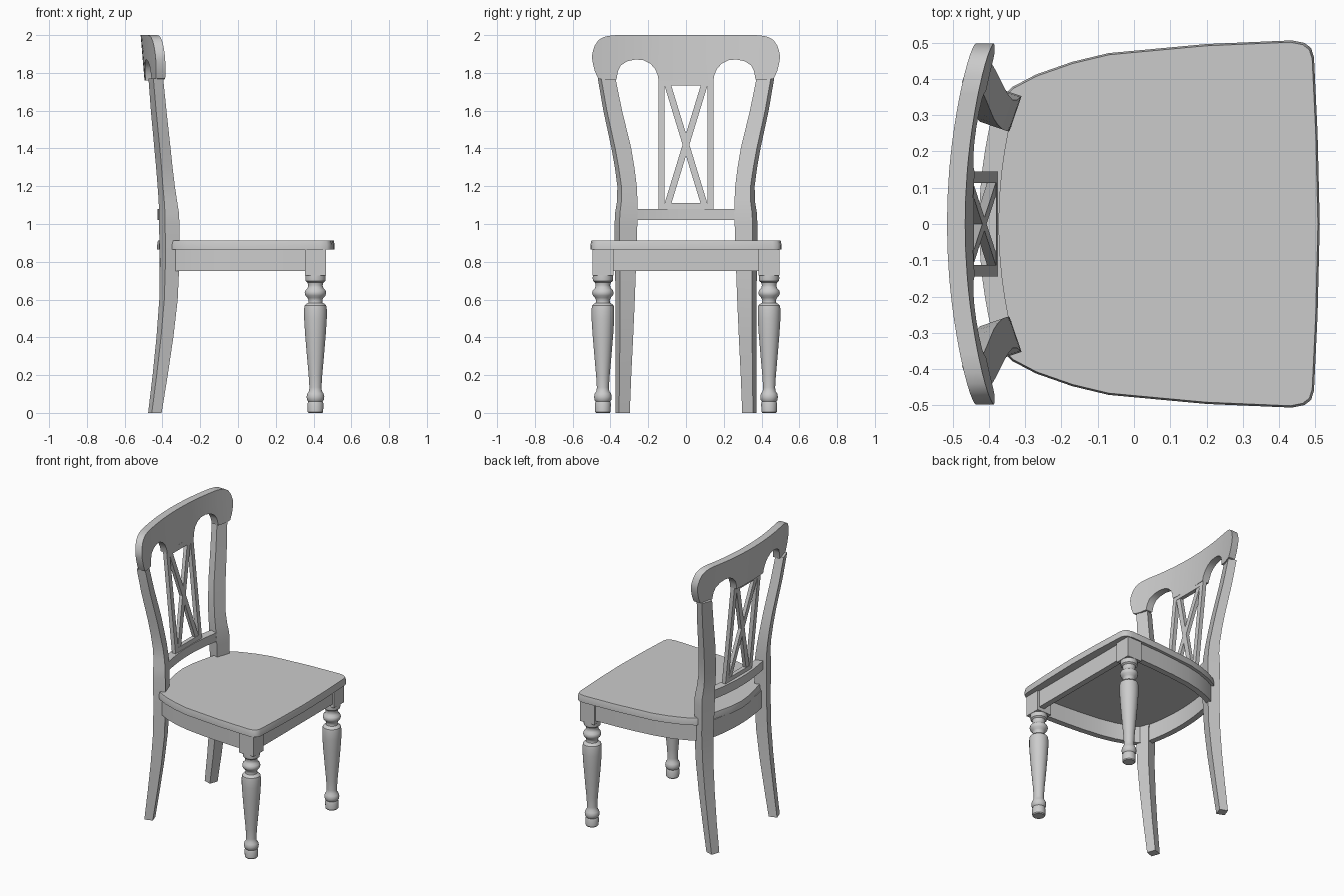
import bpy, bmesh, math


def loft(name, rings, closed=False):
    """Skin a list of equal-length rings; cap the ends."""
    bm = bmesh.new()
    rows = [[bm.verts.new(p) for p in r] for r in rings]
    n = len(rows[0])
    for a, b in zip(rows, rows[1:]):
        for i in range(n):
            j = (i + 1) % n
            bm.faces.new((a[i], a[j], b[j], b[i]))
    bm.faces.new(rows[0])
    bm.faces.new(rows[-1])
    bmesh.ops.recalc_face_normals(bm, faces=bm.faces)
    me = bpy.data.meshes.new(name)
    bm.to_mesh(me)
    bm.free()
    ob = bpy.data.objects.new(name, me)
    bpy.context.collection.objects.link(ob)
    return ob


def pair(name, rings):
    """Build a part and its mirror image across y = 0."""
    loft(name + "_left", rings)
    loft(name + "_right", [[(x, -y, z) for x, y, z in r] for r in rings])


def rect(x0, x1, y0, y1, z):
    return [(x0, y0, z), (x1, y0, z), (x1, y1, z), (x0, y1, z)]


def bowed(name, x0, bow, thick, half, z0, z1):
    """Rail running across y, curving forward at its ends."""
    rings = []
    for i in range(13):
        y = half * (i / 6 - 1)
        f = x0 + bow * y * y
        rings.append([(f, y, z0), (f, y, z1), (f - thick, y, z1), (f - thick, y, z0)])
    return loft(name, rings)


# seat: half outline mirrored, sides tapering slightly to the top
half = [(0.512, 0), (0.506, 0.25), (0.496, 0.46), (0.488, 0.485), (0.47, 0.499), (0.435, 0.506),
        (0.2, 0.496), (-0.07, 0.471), (-0.17, 0.447), (-0.27, 0.412), (-0.335, 0.378),
        (-0.356, 0.358), (-0.375, 0.28), (-0.395, 0.2), (-0.418, 0.1), (-0.428, 0)]
outline = half + [(x, -y) for x, y in half[-2:0:-1]]
loft("seat", [[(x * s, y * s, z) for x, y in outline]
              for z, s in ((0.865, 1), (0.89, 1), (0.912, 0.99))])

# rear posts: z, centre x, centre y, width, depth of each turned section
post = [(0, -0.44, 0.335, 0.06, 0.055), (0.2, -0.412, 0.331, 0.066, 0.062),
        (0.4, -0.387, 0.326, 0.074, 0.069), (0.6, -0.368, 0.322, 0.082, 0.075),
        (0.8, -0.362, 0.32, 0.092, 0.078), (1.0, -0.364, 0.318, 0.1, 0.08),
        (1.06, -0.366, 0.315, 0.1, 0.078), (1.12, -0.371, 0.311, 0.09, 0.072),
        (1.2, -0.38, 0.312, 0.086, 0.067), (1.3, -0.39, 0.325, 0.088, 0.062),
        (1.4, -0.4, 0.342, 0.09, 0.06), (1.6, -0.42, 0.388, 0.085, 0.058),
        (1.77, -0.435, 0.42, 0.08, 0.055)]
c, s = math.cos(math.radians(19)), math.sin(math.radians(19))
pair("rear_post", [[(x + c * d * i / 2 + s * w * j / 2, y - s * d * i / 2 + c * w * j / 2, z)
                    for i, j in ((1, 1), (1, -1), (-1, -1), (-1, 1))] for z, x, y, w, d in post])

# crest rail: y, top z, bottom z of each column, bowed and leaning back
cols = [(0, 2, 1.76), (0.075, 2, 1.76), (0.145, 2, 1.76), (0.15, 2, 1.79), (0.165, 2, 1.823),
        (0.19, 2, 1.85), (0.225, 2, 1.867), (0.265, 2, 1.871), (0.31, 2, 1.862),
        (0.345, 2, 1.84), (0.36, 2, 1.81), (0.368, 2, 1.765), (0.41, 1.996, 1.762),
        (0.44, 1.988, 1.765), (0.465, 1.972, 1.77), (0.483, 1.945, 1.81), (0.493, 1.915, 1.85),
        (0.497, 1.895, 1.875)]
rings = []
for y, t, b in [(-y, t, b) for y, t, b in cols[:0:-1]] + cols:
    ft, fb = [-0.445 - 0.085 * (z - 1.76) + 0.28 * y * y for z in (t, b)]
    rings.append([(fb, y, b), (ft, y, t), (ft - 0.05, y, t), (fb - 0.05, y, b)])
loft("crest_rail", rings)

# lower back slat
bowed("back_slat", -0.372, 0.4, 0.055, 0.3, 1.02, 1.08)


# splat: leaning frame with crossed bars
def bar(name, y0, z0, y1, z1, w, h=0, t=0.028):
    rings = []
    for y, z in ((y0, z0), (y1, z1)):
        r = [(y - w / 2, z - h / 2), (y + w / 2, z + h / 2)]
        rings.append([(-0.39 - 0.1 * (q - 1.08) + k * t / 2, p, q)
                      for k, (p, q) in ((1, r[0]), (1, r[1]), (-1, r[1]), (-1, r[0]))])
    loft(name, rings)


for k, side in ((1, "left"), (-1, "right")):
    bar("splat_stile_" + side, k * 0.129, 1.07, k * 0.129, 1.77, 0.032)
    bar("splat_cross_" + side, k * 0.098, 1.1, -k * 0.098, 1.74, 0.036, 0, 0.024)
bar("splat_bottom", -0.115, 1.093, 0.115, 1.093, 0, 0.034)
bar("splat_top", -0.115, 1.75, 0.115, 1.75, 0, 0.034)

# aprons under the seat
side = [(0.38, 0.482), (0.2, 0.474), (0.06, 0.463), (-0.07, 0.447), (-0.17, 0.425),
        (-0.27, 0.39), (-0.345, 0.35)]
pair("side_apron", [[(x, y, 0.75), (x, y, 0.87), (x, y - 0.04, 0.87), (x, y - 0.04, 0.75)]
                    for x, y in side])
bowed("back_apron", -0.375, 0.4, 0.04, 0.31, 0.75, 0.87)
loft("front_apron", [rect(0.412, 0.452, -0.4, 0.4, z) for z in (0.75, 0.87)])

# front legs: square block over a turned leg
pair("front_leg_block", [rect(0.355, 0.465, 0.385, 0.495, z) for z in (0.727, 0.87)])
turn = [(0.036, 0), (0.041, 0.006), (0.042, 0.05), (0.038, 0.06), (0.044, 0.068), (0.047, 0.085),
        (0.043, 0.102), (0.034, 0.115), (0.032, 0.135), (0.036, 0.2), (0.045, 0.3), (0.055, 0.42),
        (0.06, 0.5), (0.06, 0.55), (0.057, 0.568), (0.048, 0.577), (0.038, 0.583), (0.036, 0.595),
        (0.042, 0.61), (0.053, 0.621), (0.057, 0.635), (0.053, 0.65), (0.042, 0.66),
        (0.038, 0.675), (0.042, 0.69), (0.052, 0.698), (0.054, 0.712), (0.053, 0.735)]
N = 32
pair("front_leg", [[(0.41 + r * math.cos(math.tau * i / N), 0.44 + r * math.sin(math.tau * i / N), z)
                    for i in range(N)] for r, z in turn])

# smooth the curved parts, keeping hard edges
for ob in bpy.context.collection.objects:
    ob.select_set(True)
    bpy.context.view_layer.objects.active = ob
bpy.ops.object.shade_smooth_by_angle(angle=math.radians(35))
